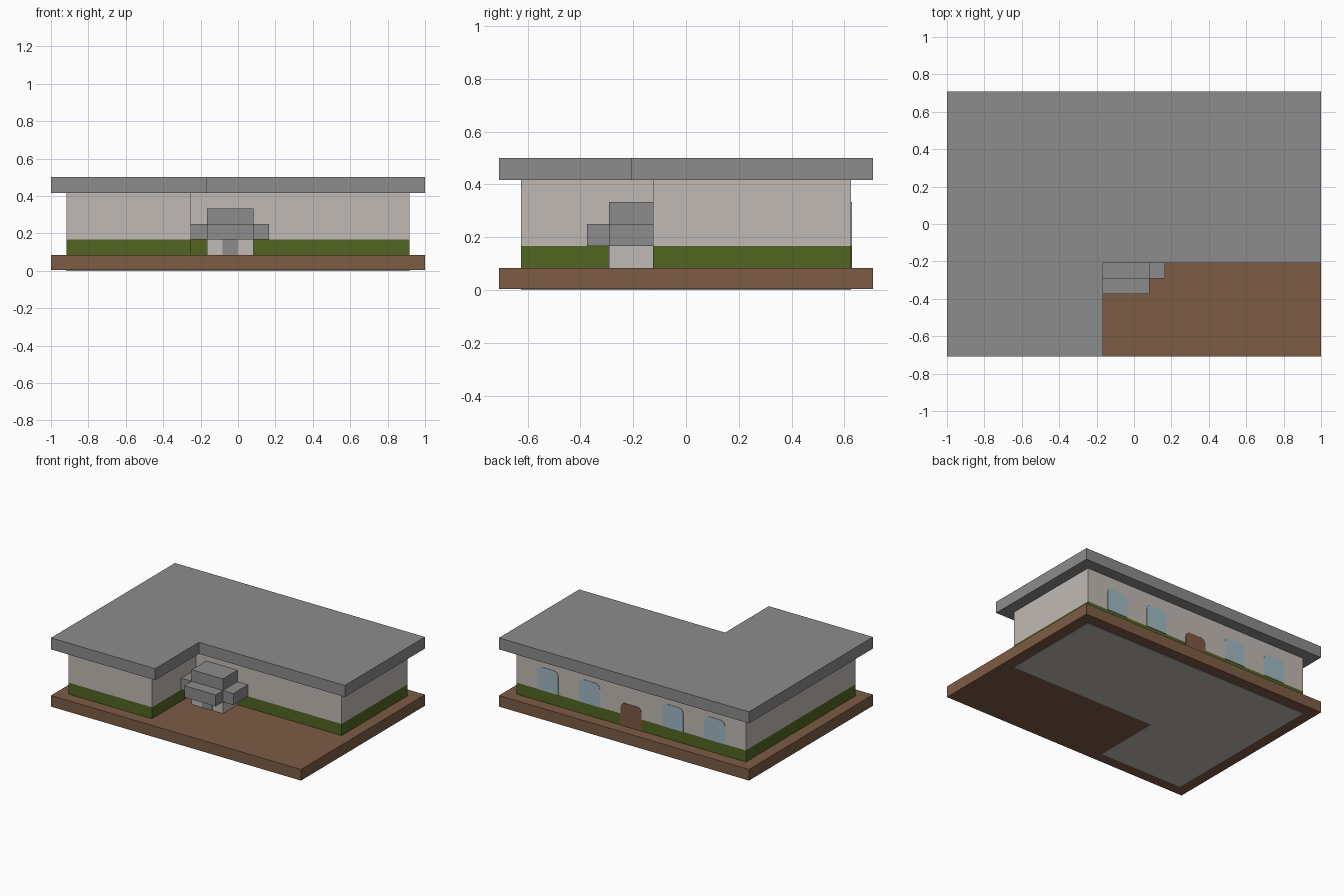
import bpy
import bmesh
import math

U = 1 / 12      # module that all sizes follow
SKIN = 0.003    # thickness of thin plates

start = bpy.data.objects.get("Cube")
if start:
    bpy.data.objects.remove(start)


def material(name, rgb):
    lin = [((c / 255 + 0.055) / 1.055) ** 2.4 for c in rgb] + [1]
    m = bpy.data.materials.new(name)
    m.use_nodes = True
    m.diffuse_color = lin
    bsdf = next(n for n in m.node_tree.nodes if n.type == 'BSDF_PRINCIPLED')
    bsdf.inputs["Base Color"].default_value = lin
    return m


EARTH = material("earth brown", (125, 92, 69))
GREEN = material("hedge green", (82, 101, 32))
PLASTER = material("pale plaster", (192, 186, 180))
GREY = material("roof grey", (140, 140, 140))
GLASS = material("window blue", (160, 185, 196))
WOOD = material("door brown", (125, 89, 71))


def extrude(name, points, shift, mat):
    """Flat outline pushed along a vector into a solid."""
    bm = bmesh.new()
    face = bm.faces.new([bm.verts.new(p) for p in points])
    grown = bmesh.ops.extrude_face_region(bm, geom=[face], use_keep_orig=True)
    bmesh.ops.translate(bm, vec=shift, verts=[v for v in grown["geom"] if isinstance(v, bmesh.types.BMVert)])
    bmesh.ops.recalc_face_normals(bm, faces=bm.faces)
    mesh = bpy.data.meshes.new(name)
    bm.to_mesh(mesh)
    bm.free()
    mesh.materials.append(mat)
    obj = bpy.data.objects.new(name, mesh)
    bpy.context.collection.objects.link(obj)
    return obj


def slab(name, outline, z0, z1, mat):
    return extrude(name, [(x, y, z0) for x, y in outline], (0, 0, z1 - z0), mat)


def rect(x0, x1, y0, y1):
    return [(x0 * U, y0 * U), (x1 * U, y0 * U), (x1 * U, y1 * U), (x0 * U, y1 * U)]


def l_shape(hx, hy, nx, ny):
    """Rectangle with its front right corner notched out."""
    pts = [(-hx, -hy), (nx, -hy), (nx, ny), (hx, ny), (hx, hy), (-hx, hy)]
    return [(x * U, y * U) for x, y in pts]


def opening(name, x, z, mat):
    """Thin back wall panel with rounded top corners."""
    half, radius, y = U, 0.035, 7.5 * U
    z0, z1 = z * U, (z + 2) * U
    pts = [(x * U - half, y, z0), (x * U + half, y, z0)]
    for side, angles in ((1, (0, 30, 60, 90)), (-1, (90, 120, 150, 180))):
        for a in map(math.radians, angles):
            pts.append((x * U + side * (half - radius) + radius * math.cos(a), y,
                        z1 - radius + radius * math.sin(a)))
    extrude(name, pts, (0, SKIN, 0), mat)


# Ground block, with the building footprint showing underneath
walls = l_shape(11, 7.5, -3, -1.5)
slab("ground_block", rect(-12, 12, -8.5, 8.5), SKIN, U, EARTH)
slab("underside_floor", walls, 0, SKIN, PLASTER)

# Building shell and roof
slab("hedge_band", walls, U, 2 * U, GREEN)
slab("upper_walls", walls, 2 * U, 5 * U, PLASTER)
slab("roof", l_shape(12, 8.5, -2, -2.5), 5 * U, 6 * U, GREY)

# Porch in the inner corner
slab("porch_base", rect(-2, 1, -3.5, -1.5), U, 2 * U, PLASTER)
slab("porch_doorway", rect(-1, 0, -3.5 - SKIN / U, -3.5), U, 2 * U, GREY)
slab("porch_wide_canopy", rect(-3, 2, -3.5, -1.5), 2 * U, 3 * U, GREY)
slab("porch_front_canopy", rect(-2, 1, -4.5, -3.5), 2 * U, 3 * U, GREY)
slab("porch_top", rect(-2, 1, -3.5, -1.5), 3 * U, 4 * U, GREY)

# Back door and windows
opening("back_door", 0, 1, WOOD)
for i, cx in enumerate((-8, -4, 4, 8)):
    opening(f"back_window_{i + 1}", cx, 2, GLASS)
